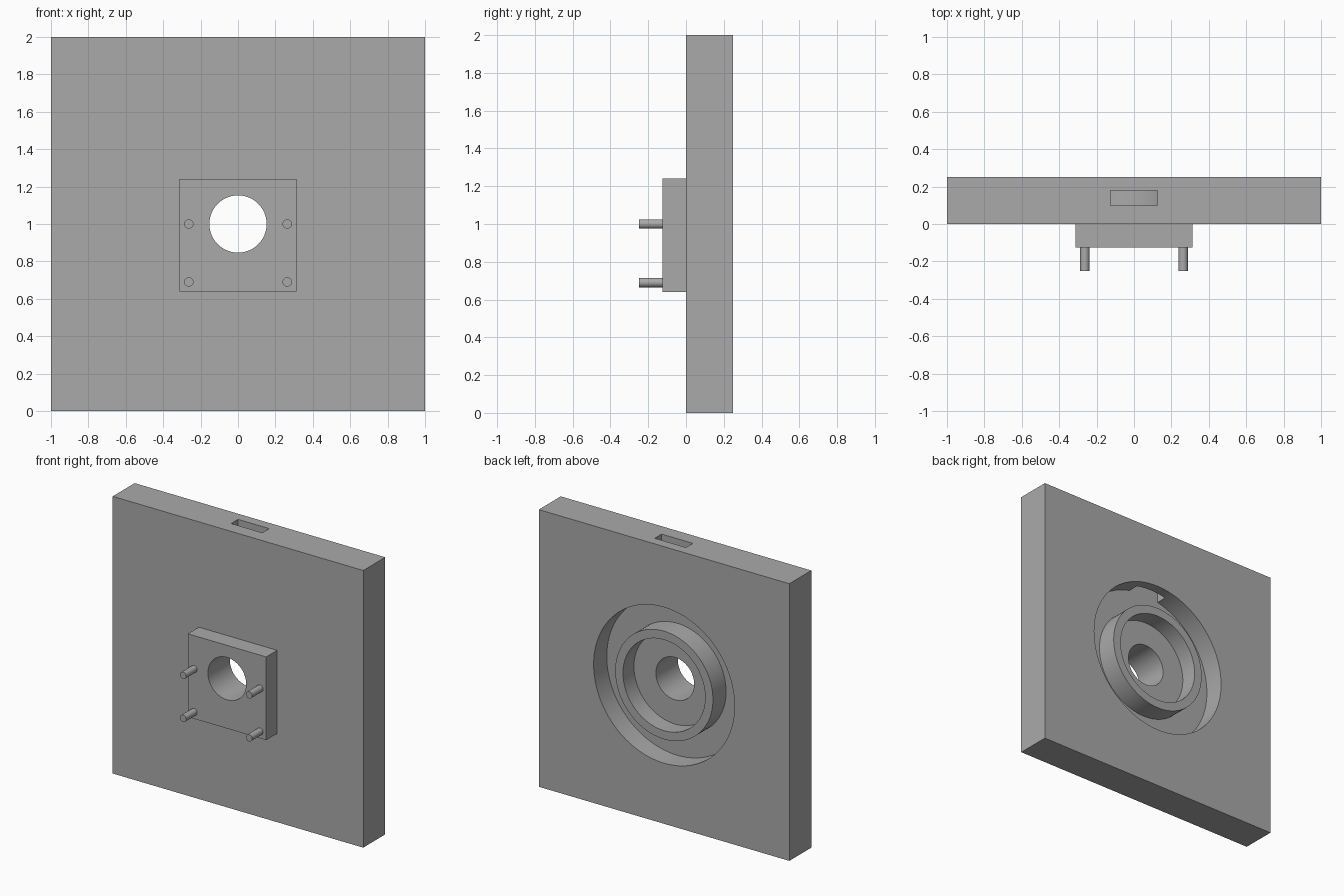
import bpy, math
from mathutils import Matrix

cube = bpy.data.objects.get("Cube")
if cube:
    bpy.data.objects.remove(cube, do_unlink=True)

grey = bpy.data.materials.new("plain grey")
grey.use_nodes = True
colour = (0.4, 0.4, 0.4, 1)
grey.diffuse_color = colour
grey.node_tree.nodes["Principled BSDF"].inputs["Base Color"].default_value = colour

AXIS_Z = 1.0      # height of the bore axis
BACK = 0.25       # back face of the plate


def finish(name):
    obj = bpy.context.object
    obj.name = name
    obj.data.materials.append(grey)
    return obj


def box(name, x, y, z):
    """Box between the (low, high) limits on each axis."""
    lims = (x, y, z)
    bpy.ops.mesh.primitive_cube_add(size=1)
    obj = finish(name)
    centre = [(a + b) / 2 for a, b in lims]
    size = [b - a for a, b in lims]
    obj.data.transform(Matrix.Translation(centre) @ Matrix.Diagonal((*size, 1)))
    return obj


def rod(name, radius, y0, y1, x=0, z=AXIS_Z, sides=96):
    """Cylinder along y."""
    bpy.ops.mesh.primitive_cylinder_add(
        vertices=sides, radius=radius, depth=y1 - y0,
        location=(x, (y0 + y1) / 2, z), rotation=(math.pi / 2, 0, 0))
    return finish(name)


def boolean(obj, cutter, operation="DIFFERENCE"):
    """Apply a boolean and remove the cutter."""
    mod = obj.modifiers.new("cut", "BOOLEAN")
    mod.operation, mod.object, mod.solver = operation, cutter, "EXACT"
    bpy.context.view_layer.objects.active = obj
    bpy.ops.object.modifier_apply(modifier=mod.name)
    bpy.data.objects.remove(cutter, do_unlink=True)


def smooth(obj):
    bpy.ops.object.select_all(action="DESELECT")
    obj.select_set(True)
    bpy.context.view_layer.objects.active = obj
    bpy.ops.object.shade_smooth_by_angle(angle=math.radians(30))


# Square plate with the mounting block on its front
plate = box("plate", (-1, 1), (0, BACK), (0, 2))
block = box("mounting_block", (-0.313, 0.313), (-0.125, 0.05), (0.64, 1.24))
boolean(plate, block, "UNION")

# Ring-shaped groove in the back, leaving a raised collar
groove = rod("groove_cutter", 0.5625, 0.1, BACK + 0.1)
boolean(groove, rod("collar_core", 0.39, 0, BACK + 0.2))
boolean(plate, groove)

# Shallow pocket inside the collar, then the through bore
boolean(plate, rod("pocket_cutter", 0.328, 0.125, BACK + 0.1))
boolean(plate, rod("bore_cutter", 0.153, -0.3, BACK + 0.1))

# Slot from the top edge down into the groove
boolean(plate, box("slot_cutter", (-0.125, 0.125), (0.1, 0.178), (1.5, 2.1)))
smooth(plate)

# Four pins on the block
for side, x in (("left", 0.263), ("right", -0.263)):
    for level, z in (("upper", 1.0), ("lower", 0.69)):
        smooth(rod(f"{level}_{side}_pin", 0.025, -0.25, -0.12, x, z, 32))
